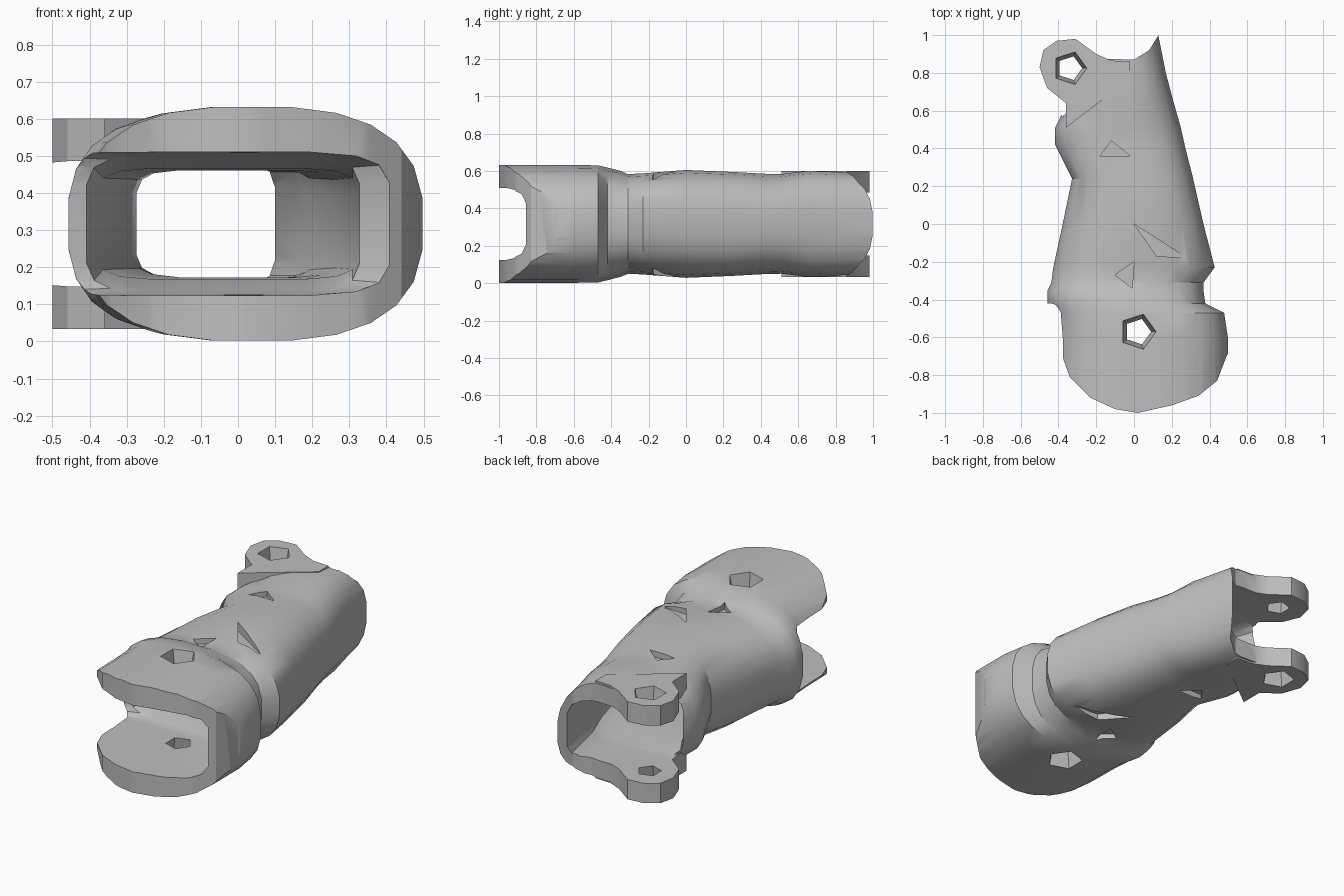
import bpy, bmesh, math

cube = bpy.data.objects.get("Cube")
if cube:
    bpy.data.objects.remove(cube, do_unlink=True)

MID = 0.317  # height of the horizontal symmetry plane

grey = bpy.data.materials.new("plain grey")
grey.use_nodes = True
grey.diffuse_color = (0.52, 0.52, 0.52, 1)
bsdf = next(n for n in grey.node_tree.nodes if n.type == 'BSDF_PRINCIPLED')
bsdf.inputs["Base Color"].default_value = grey.diffuse_color
bsdf.inputs["Roughness"].default_value = 0.7


def skin(name, rings):
    """Closed triangulated solid through rings of points with equal counts."""
    bm = bmesh.new()
    loops = [[bm.verts.new(p) for p in ring] for ring in rings]
    for a, b in zip(loops, loops[1:]):
        for i in range(len(a)):
            j = (i + 1) % len(a)
            bm.faces.new((a[i], a[j], b[j], b[i]))
    bm.faces.new(loops[0])
    bm.faces.new(loops[-1])
    bmesh.ops.triangulate(bm, faces=bm.faces[:])
    bmesh.ops.recalc_face_normals(bm, faces=bm.faces[:])
    if bm.calc_volume(signed=True) < 0:
        bmesh.ops.reverse_faces(bm, faces=bm.faces[:])
    mesh = bpy.data.meshes.new(name)
    bm.to_mesh(mesh)
    bm.free()
    mesh.materials.append(grey)
    ob = bpy.data.objects.new(name, mesh)
    bpy.context.collection.objects.link(ob)
    return ob


def power(v, e):
    return math.copysign(abs(v) ** e, v)


def loft(name, sections, roundness, count):
    """Rounded-box sections (y, left x, right x, half height) joined along y."""
    rings = []
    for y, x0, x1, h in sections:
        angles = [math.tau * (i + 0.5) / count for i in range(count)]
        rings.append([((x0 + x1) / 2 + (x1 - x0) / 2 * power(math.cos(a), 2 / roundness),
                       y, MID + h * power(math.sin(a), 2 / roundness)) for a in angles])
    return skin(name, rings)


def prism(name, outline, z0, z1):
    return skin(name, [[(x, y, z) for x, y in outline] for z in (z0, z1)])


def frustum(name, x, y, levels):
    """Five-sided tapered plug; levels are (height, radius)."""
    return skin(name, [[(x + r * math.cos(math.tau * i / 5), y + r * math.sin(math.tau * i / 5), z)
                        for i in range(5)] for z, r in levels])


def volume(mesh):
    bm = bmesh.new()
    bm.from_mesh(mesh)
    result = bm.calc_volume(signed=True)
    bm.free()
    return result


def combine(target, other, operation):
    """Boolean that only accepts a sound solid, trying two solvers."""
    before = volume(target.data)
    mod = target.modifiers.new(operation, 'BOOLEAN')
    mod.operation = operation
    mod.object = other
    for solver in ('MANIFOLD', 'EXACT'):
        mod.solver = solver
        bpy.context.view_layer.update()
        graph = bpy.context.evaluated_depsgraph_get()
        mesh = bpy.data.meshes.new_from_object(target.evaluated_get(graph))
        after = volume(mesh)
        if abs(after - before) > 1e-6 and 0.25 < after / before < 1.3:
            target.data = mesh
            break
    target.modifiers.remove(mod)
    bpy.data.objects.remove(other, do_unlink=True)


# Outer shell: wide front cap, narrow neck, tapering sleeve, rear collar
shell = loft("limb_shell", [
    (-1.05, -.42, .50, .317), (-.60, -.43, .50, .317), (-.47, -.44, .48, .315),
    (-.42, -.46, .38, .303), (-.35, -.46, .37, .285), (-.31, -.44, .37, .268),
    (-.23, -.43, .43, .272), (0, -.38, .37, .290), (.24, -.33, .315, .280),
    (.42, -.42, .27, .270), (.51, -.42, .25, .268), (.65, -.35, .21, .285),
    (.80, -.33, .17, .280), (1.05, -.33, .12, .265)], 2.7, 24)

# Plan outline trims the front to a half disc and scoops the rear edge
outline = [(.13, 1), (.08, .92), (0, .87), (-.15, .875), (-.6, .88), (-.6, -.4),
           (-.41, -.45), (-.38, -.7), (-.34, -.81), (-.23, -.92), (-.1, -.98),
           (.02, -1), (.2, -.96), (.34, -.91), (.44, -.83), (.49, -.70),
           (.6, -.5), (.6, .9), (.14, .97)]
combine(shell, prism("plan_cutter", outline, -.2, .9), 'INTERSECT')

# Rear lugs, upper and lower, with the raised diagonal collar
lug = [(-.5, .83), (-.48, .92), (-.41, .97), (-.31, .98), (-.2, .9), (-.12, .865),
       (-.02, .86), (-.02, .77), (-.36, .51), (-.36, .64), (-.46, .72)]
for side in (1, -1):
    combine(shell, prism("rear_lug", lug, MID + side * .16, MID + side * .284), 'UNION')

# Hollow through the whole length, open on the right at both ends
hollow = loft("hollow_cutter", [
    (-1.1, -.62, .41, .195), (-.46, -.62, .41, .192), (-.41, -.41, .33, .185),
    (-.30, -.385, .33, .150), (.24, -.275, .275, .145), (.50, -.34, .21, .150),
    (.60, -.40, .18, .168), (.66, -.62, .165, .170), (1.1, -.62, .07, .170)], 6, 16)
combine(shell, hollow, 'DIFFERENCE')

# Flared five-sided pin holes through the front plates and the rear lugs
for x, y in ((.02, -.57), (-.34, .825)):
    for side in (1, -1):
        levels = [(MID + side * .05, .04), (MID + side * .35, .105)]
        combine(shell, frustum("hole_cutter", x, y, levels), 'DIFFERENCE')

# Small triangular nicks in the broad faces of the sleeve
nicks = [[(0, 0), (.28, -.18), (.12, -.17)],
         [(-.18, .36), (-.12, .44), (-.02, .36)],
         [(-.1, -.27), (0, -.2), (-.01, -.34)]]
for nick in nicks:
    for side in (1, -1):
        cutter = prism("nick_cutter", nick, MID + side * .238, MID + side * .4)
        combine(shell, cutter, 'DIFFERENCE')

# Smooth the curved skin, keep the cut edges sharp
bpy.ops.object.select_all(action='DESELECT')
shell.select_set(True)
bpy.context.view_layer.objects.active = shell
bpy.ops.object.shade_smooth_by_angle(angle=math.radians(30))
